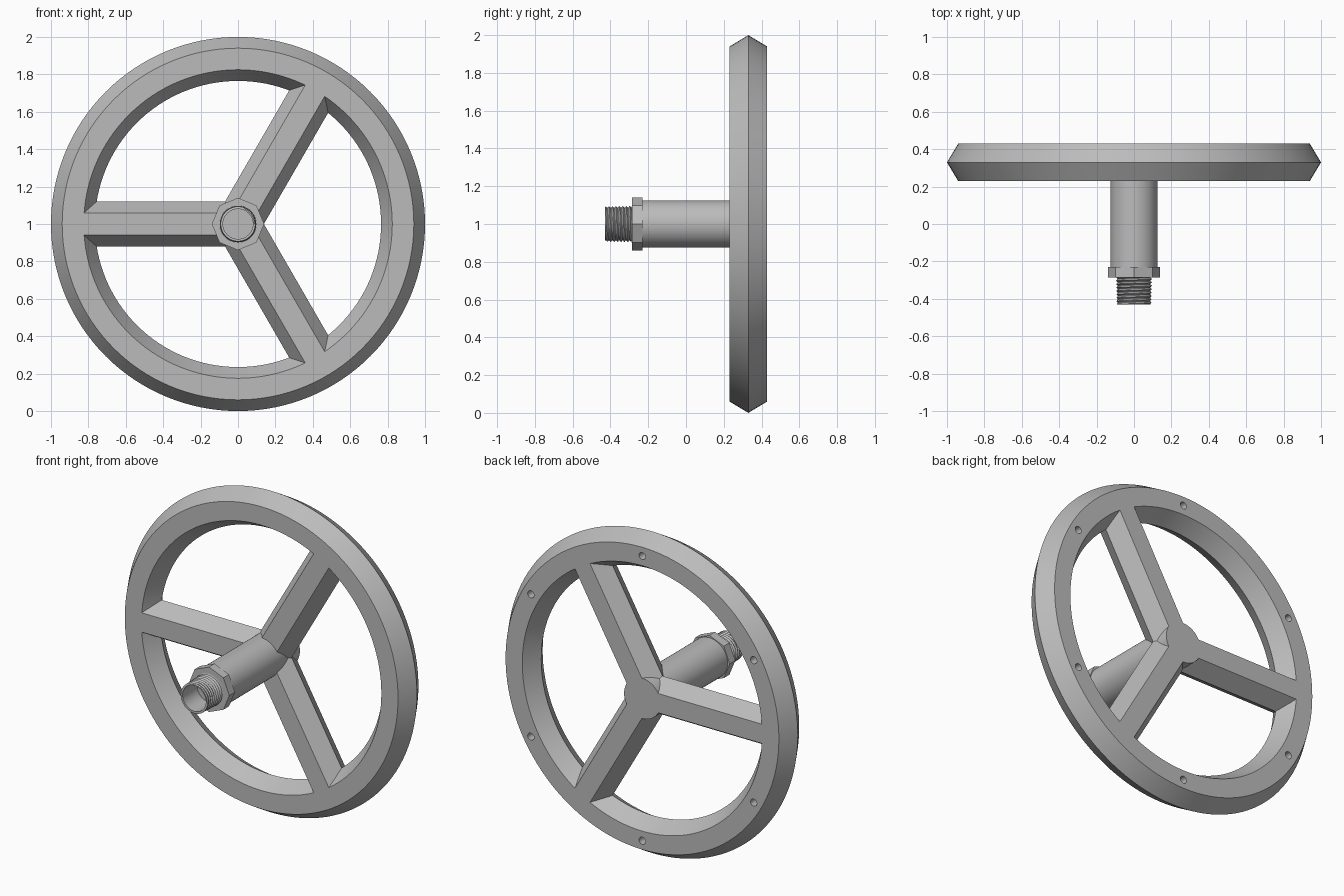
import bpy, bmesh
from math import sin, cos, pi, sqrt, radians
from mathutils import Matrix, Vector

if "Cube" in bpy.data.objects:
    bpy.data.objects.remove(bpy.data.objects["Cube"])

grey = bpy.data.materials.new("cast_grey")
grey.use_nodes = True
grey.diffuse_color = (0.5, 0.5, 0.5, 1)
grey.node_tree.nodes["Principled BSDF"].inputs["Base Color"].default_value = (0.5, 0.5, 0.5, 1)

FRONT, MID, BACK = 0.23, 0.33, 0.43    # wheel depth planes
INNER, CREST = 0.825, 0.765            # rim inner radii on the faces and at the ridge
NUT_BACK, NUT_FRONT, TIP = -0.23, -0.285, -0.43


def polar(r, a, y):
    """Point around the wheel axis, which runs along y at z = 1."""
    return Vector((r * cos(a), y, 1 + r * sin(a)))


def finish(name, bm):
    bmesh.ops.remove_doubles(bm, verts=bm.verts, dist=1e-5)
    bmesh.ops.recalc_face_normals(bm, faces=bm.faces)
    mesh = bpy.data.meshes.new(name)
    bm.to_mesh(mesh)
    bm.free()
    mesh.materials.append(grey)
    obj = bpy.data.objects.new(name, mesh)
    bpy.context.collection.objects.link(obj)
    return obj


def smooth(obj, angle=30):
    bpy.ops.object.select_all(action='DESELECT')
    obj.select_set(True)
    bpy.context.view_layer.objects.active = obj
    bpy.ops.object.shade_smooth_by_angle(angle=radians(angle))


def lathe(name, profile, sides):
    """Turn a closed (radius, y) profile around the wheel axis."""
    bm = bmesh.new()
    rings = [[bm.verts.new(polar(r, 2 * pi * i / sides, y)) for i in range(sides)]
             for r, y in profile]
    for k, (r, y) in enumerate(profile):
        n = (k + 1) % len(profile)
        if r == 0 and profile[n][0] == 0:
            continue
        for i in range(sides):
            j = (i + 1) % sides
            if r == 0:
                bm.faces.new((rings[k][i], rings[n][i], rings[n][j]))
            elif profile[n][0] == 0:
                bm.faces.new((rings[k][i], rings[n][i], rings[k][j]))
            else:
                bm.faces.new((rings[k][i], rings[n][i], rings[n][j], rings[k][j]))
    return finish(name, bm)


# Rim with ridged outer and inner walls
rim = lathe("rim", [(0.94, FRONT), (1, MID), (0.94, BACK),
                    (INNER, BACK), (CREST, MID), (INNER, FRONT)], 128)

# Six blind screw holes in the back of the rim
bm = bmesh.new()
for i in range(6):
    place = Matrix.Translation(polar(0.885, radians(30 + 60 * i), BACK))
    bmesh.ops.create_cone(bm, cap_ends=True, segments=20, radius1=0.022, radius2=0.022,
                          depth=0.16, matrix=place @ Matrix.Rotation(pi / 2, 4, 'X'))
cutter = finish("hole_cutter", bm)
cutter.hide_render = True
cut = rim.modifiers.new("screw_holes", 'BOOLEAN')
cut.operation = 'DIFFERENCE'
cut.solver = 'EXACT'
cut.object = cutter
bpy.context.view_layer.objects.active = rim
bpy.ops.object.modifier_apply(modifier=cut.name)
bpy.data.objects.remove(cutter)
smooth(rim)

# Three six-sided spokes, ends shaped to meet the rim wall and the hub
section = [(-0.06, FRONT), (0.06, FRONT), (0.12, MID),
           (0.06, BACK), (-0.06, BACK), (-0.12, MID)]
for name, angle in (("spoke_right", 180), ("spoke_upper_left", 60), ("spoke_lower_left", -60)):
    bm = bmesh.new()
    turn = Matrix.Translation((0, 0, 1)) @ Matrix.Rotation(-radians(angle), 4, 'Y')
    near, far = [], []
    for side, y in section:
        start, reach = (0.02, CREST) if y == MID else (0.105, INNER)
        end = sqrt(reach ** 2 - side ** 2) + 0.006
        near.append(bm.verts.new(turn @ Vector((start, y, side))))
        far.append(bm.verts.new(turn @ Vector((end, y, side))))
    for i in range(6):
        j = (i + 1) % 6
        bm.faces.new((near[i], near[j], far[j], far[i]))
    bm.faces.new(near)
    bm.faces.new(far)
    finish(name, bm)

# Hub shaft, flush with the back of the wheel
smooth(lathe("hub_shaft", [(0, BACK), (0.125, BACK), (0.125, NUT_BACK), (0, NUT_BACK)], 64))

# Eight-sided nut collar
lathe("nut_collar", [(0, NUT_BACK), (0.14, NUT_BACK), (0.14, NUT_FRONT), (0, NUT_FRONT)], 8)

# Hollow pipe end
smooth(lathe("pipe_end", [(0.08, NUT_FRONT), (0.08, TIP), (0.087, TIP), (0.087, NUT_FRONT)], 64))

# Tapered screw thread wound around the pipe end
bm = bmesh.new()
turns, steps = 8, 48
pitch = (NUT_FRONT - TIP) / turns
columns = []
for i in range(steps + 1):
    column = []
    for k in range(-2, 2 * turns + 1):
        t = min(max(k / 2 + i / steps, 0), turns)
        crest = 0.098 - 0.005 * t / turns
        radius = crest if k % 2 else 0.085
        column.append(bm.verts.new(polar(radius, 2 * pi * i / steps, NUT_FRONT - t * pitch)))
    columns.append(column)
for a, b in zip(columns, columns[1:]):
    for k in range(len(a) - 1):
        bm.faces.new((a[k], a[k + 1], b[k + 1], b[k]))
smooth(finish("screw_thread", bm))
